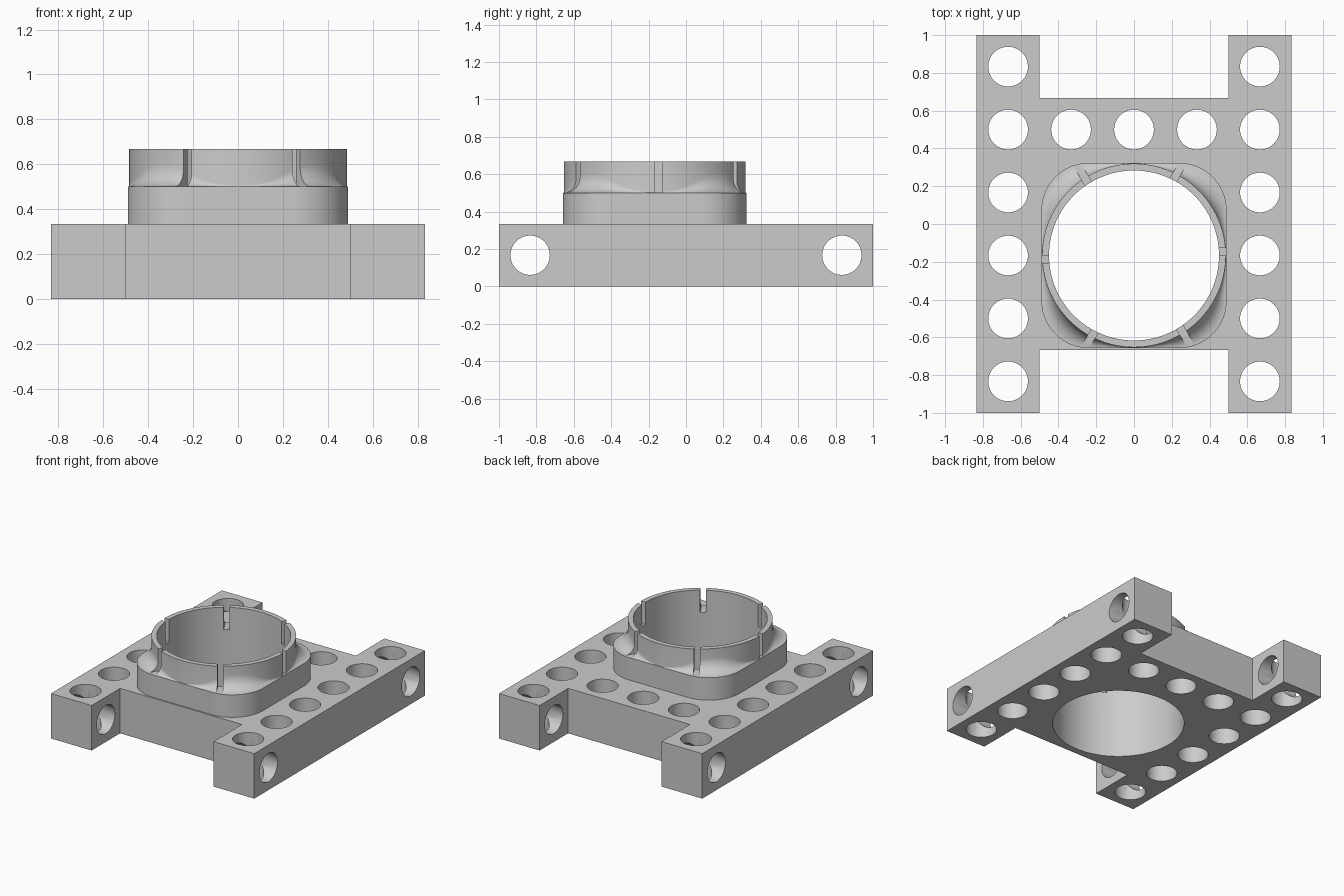
import bpy, bmesh, math
from mathutils import Matrix, Vector

if "Cube" in bpy.data.objects:
    bpy.data.objects.remove(bpy.data.objects["Cube"], do_unlink=True)

# One plain grey material
grey = bpy.data.materials.new("plain_grey")
grey.use_nodes = True
colour = (0.6, 0.6, 0.6, 1)
grey.diffuse_color = colour
grey.node_tree.nodes["Principled BSDF"].inputs["Base Color"].default_value = colour

U = 1 / 3            # module of the beam pattern
CY = -U / 2          # collar centre on y
BORE, RING, HALF, CORNER = 0.45, 0.486, 0.49, 0.25
SHOULDER, TOP = 1.5 * U, 2 * U


def finish(bm, name):
    bmesh.ops.recalc_face_normals(bm, faces=bm.faces)
    mesh = bpy.data.meshes.new(name)
    bm.to_mesh(mesh)
    bm.free()
    mesh.materials.append(grey)
    obj = bpy.data.objects.new(name, mesh)
    bpy.context.collection.objects.link(obj)
    return obj


def cylinder(name, centre, radius, depth, axis="Z", sides=64):
    bm = bmesh.new()
    turn = Matrix.Rotation(math.pi / 2, 4, "Y") if axis == "X" else Matrix()
    bmesh.ops.create_cone(bm, cap_ends=True, segments=sides, radius1=radius,
                          radius2=radius, depth=depth,
                          matrix=Matrix.Translation(centre) @ turn)
    return finish(bm, name)


def combine(target, tool, operation):
    mod = target.modifiers.new(operation, "BOOLEAN")
    mod.operation, mod.solver, mod.object = operation, "EXACT", tool
    bpy.context.view_layer.objects.active = target
    bpy.ops.object.modifier_apply(modifier=mod.name)
    bpy.data.objects.remove(tool, do_unlink=True)


# Flat H-shaped base
def h_base():
    bm = bmesh.new()
    quarter = [(2.5 * U, 1), (1.5 * U, 1), (1.5 * U, 2 * U)]
    right = quarter + [(x, -y) for x, y in reversed(quarter)]
    left = [(-x, y) for x, y in right]
    # walk: upper right, upper left, lower left, lower right
    outline = right[:3] + left[2::-1] + left[:2:-1] + right[3:]
    face = bm.faces.new([bm.verts.new((x, y, 0)) for x, y in outline])
    up = bmesh.ops.extrude_face_region(bm, geom=[face])["geom"]
    bmesh.ops.translate(bm, vec=(0, 0, U),
                        verts=[v for v in up if isinstance(v, bmesh.types.BMVert)])
    return finish(bm, "base_frame")


# Distance from the centre to the rounded square at an angle
def square_radius(a):
    c, s = sorted((abs(math.cos(a)), abs(math.sin(a))), reverse=True)
    flat = HALF - CORNER
    if HALF * s / c <= flat:
        return HALF / c
    along = flat * (c + s)
    return along + math.sqrt(along ** 2 - 2 * flat ** 2 + CORNER ** 2)


# Rounded-square collar that sweeps in to a round ring
def collar():
    bm = bmesh.new()
    count, steps = 192, 10
    angles = [math.tau * i / count for i in range(count)]

    def loop(radius_height):
        ring = []
        for a in angles:
            r, z = radius_height(a)
            ring.append(bm.verts.new((r * math.cos(a), CY + r * math.sin(a), z)))
        return ring

    def fillet(t):
        def point(a):
            gap = square_radius(a) - RING
            return (RING + gap * (1 - math.sin(t)),
                    SHOULDER + gap * (1 - math.cos(t)))
        return point

    loops = [loop(lambda a: (square_radius(a), 0.9 * U))]
    loops += [loop(fillet(math.pi / 2 * k / steps)) for k in range(steps + 1)]
    loops.append(loop(lambda a: (RING, TOP)))
    for low, high in zip(loops, loops[1:]):
        for i in range(count):
            j = (i + 1) % count
            bm.faces.new((low[i], low[j], high[j], high[i]))
    bm.faces.new(loops[0])
    bm.faces.new(loops[-1])
    return finish(bm, "collar")


body = h_base()
combine(body, collar(), "UNION")
body.name = "frame_with_collar"

# Central bore
combine(body, cylinder("bore", (0, CY, 0.4), BORE, 2, sides=128), "DIFFERENCE")

# Vertical pin holes
spots = [(side * 2 * U, (k - 2.5) * U) for side in (-1, 1) for k in range(6)]
spots += [(k * U, 1.5 * U) for k in (-1, 0, 1)]
for x, y in spots:
    combine(body, cylinder("pin_hole", (x, y, U / 2), 0.105, 1), "DIFFERENCE")

# Cross holes through the arm ends
for side in (-1, 1):
    combine(body, cylinder("cross_hole", (0, side * 2.5 * U, U / 2), 0.105, 2, "X"),
            "DIFFERENCE")

# Six narrow slots in the ring
for k in range(6):
    bm = bmesh.new()
    place = (Matrix.Translation((0, CY, 0)) @ Matrix.Rotation(k * math.pi / 3, 4, "Z")
             @ Matrix.Translation((0.52, 0.02, SHOULDER + 0.151))
             @ Matrix.Diagonal(Vector((0.24, 0.04, 0.3, 1))))
    bmesh.ops.create_cube(bm, size=1, matrix=place)
    combine(body, finish(bm, "slot"), "DIFFERENCE")

bpy.ops.object.select_all(action="DESELECT")
body.select_set(True)
bpy.context.view_layer.objects.active = body
bpy.ops.object.shade_smooth_by_angle(angle=math.radians(30))
